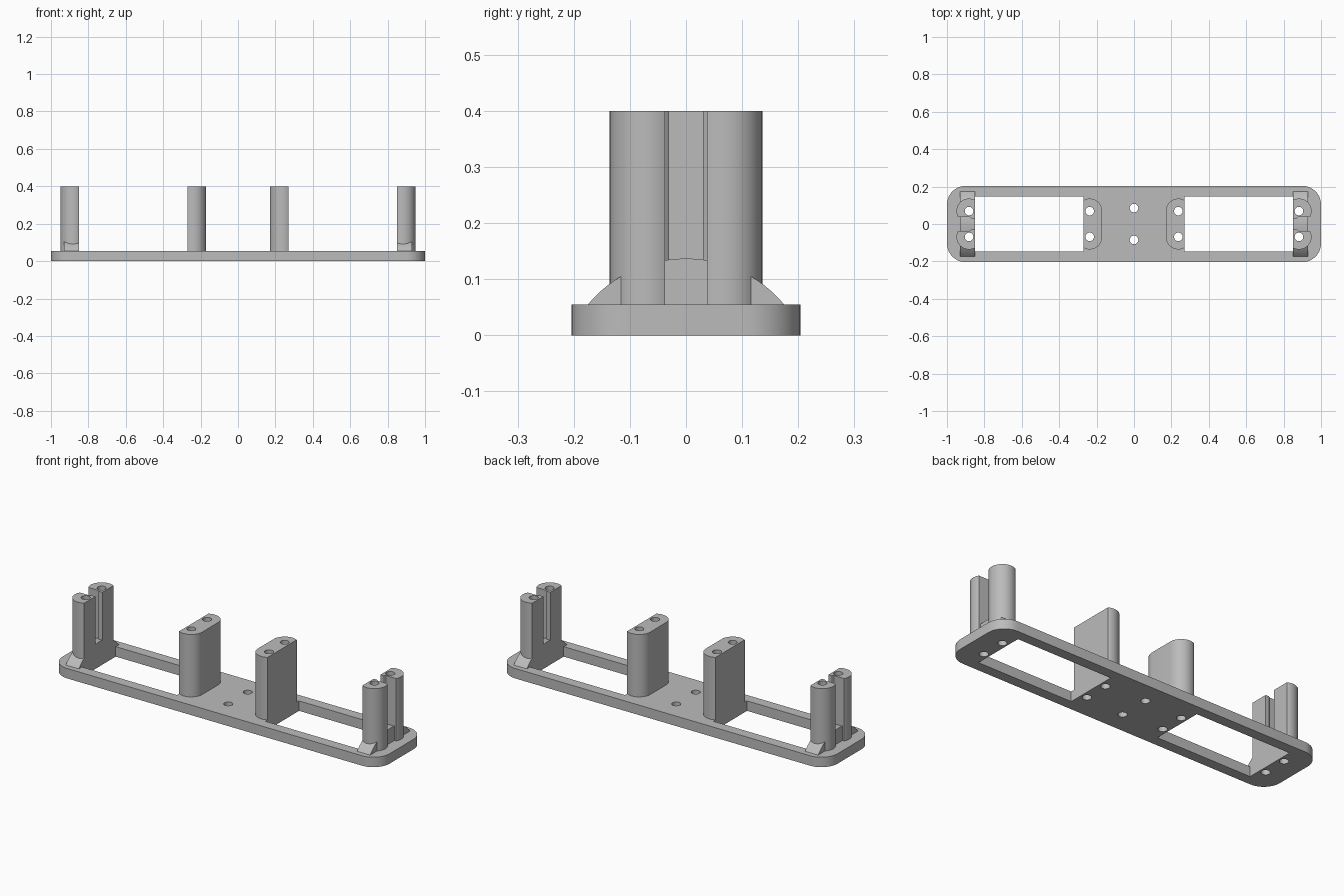
import bpy, bmesh
from math import sin, cos, pi, acos, asin, sqrt
from mathutils import Vector

cube = bpy.data.objects.get("Cube")
if cube:
    bpy.data.objects.remove(cube, do_unlink=True)

GREY = bpy.data.materials.new("plain_grey")
GREY.use_nodes = True
GREY.diffuse_color = (0.5, 0.5, 0.5, 1)
GREY.node_tree.nodes["Principled BSDF"].inputs["Base Color"].default_value = (0.5, 0.5, 0.5, 1)

PLATE_TOP, POST_TOP = 0.055, 0.4
HOLE_Y, HOLE_R, BOSS_R = 0.069, 0.023, 0.067
INNER_X, OUTER_X = 0.237, 0.882      # screw axes
WIN_IN, WIN_OUT, WIN_Y = 0.27, 0.85, 0.147


def arc(cx, cy, r, a0, a1, n=16):
    return [(cx + r * cos(a0 + (a1 - a0) * i / n), cy + r * sin(a0 + (a1 - a0) * i / n))
            for i in range(n + 1)]


def prism(name, outlines, lo, hi, axis="z"):
    """Extrude closed outlines along z, or (y, z) outlines along x."""
    bm = bmesh.new()
    for pts in outlines:
        if axis == "z":
            verts = [bm.verts.new((a, b, lo)) for a, b in pts]
            step = Vector((0, 0, hi - lo))
        else:
            verts = [bm.verts.new((lo, a, b)) for a, b in pts]
            step = Vector((hi - lo, 0, 0))
        face = bm.faces.new(verts)
        out = bmesh.ops.extrude_face_region(bm, geom=[face])
        bmesh.ops.translate(bm, vec=step,
                            verts=[g for g in out["geom"] if isinstance(g, bmesh.types.BMVert)])
    bmesh.ops.recalc_face_normals(bm, faces=bm.faces)
    mesh = bpy.data.meshes.new(name)
    bm.to_mesh(mesh)
    bm.free()
    mesh.materials.append(GREY)
    obj = bpy.data.objects.new(name, mesh)
    bpy.context.collection.objects.link(obj)
    return obj


def flip(pts, sx=1, sy=1):
    return [(x * sx, y * sy) for x, y in pts]


def rect(x0, x1, y):
    return [(x0, -y), (x1, -y), (x1, y), (x0, y)]


# Rounded base plate
R = 0.1
plate_outline = []
for k, (sx, sy) in enumerate([(1, 1), (-1, 1), (-1, -1), (1, -1)]):
    plate_outline += arc(sx * (1 - R), sy * (0.204 - R), R, k * pi / 2, (k + 1) * pi / 2, 10)
plate = prism("base_plate", [plate_outline], 0, PLATE_TOP)
parts = [plate]

# Inner post: two joined bosses cut flat along the window edge
t = acos((WIN_IN - INNER_X) / BOSS_R)
inner = (arc(INNER_X, HOLE_Y, BOSS_R, t, pi) +
         arc(INNER_X, -HOLE_Y, BOSS_R, pi, 2 * pi - t))

# Outer column: round boss cut flat at the window and along the middle slot
a = asin((0.037 - HOLE_Y) / BOSS_R)
b = acos((WIN_OUT - OUTER_X) / BOSS_R)
column = arc(OUTER_X, HOLE_Y, BOSS_R, a, b, 24) + [
    (WIN_OUT, 0.03), (0.872, 0.03), (0.878, 0.037)]

# Domed gusset profile between and beside the outer columns
half, rise = 0.175, 0.082
gr = (half ** 2 + rise ** 2) / (2 * rise)
g = asin(half / gr)
gusset = arc(0, PLATE_TOP + rise - gr, gr, pi / 2 - g, pi / 2 + g, 24)

for sx, side in ((1, "left"), (-1, "right")):
    parts.append(prism("inner_post_" + side, [flip(inner, sx)], PLATE_TOP, POST_TOP))
    parts.append(prism("gusset_" + side, [gusset], sx * WIN_OUT, sx * 0.93, "x"))
    for sy, end in ((-1, "front"), (1, "back")):
        parts.append(prism("outer_column_%s_%s" % (end, side),
                           [flip(column, sx, sy)], PLATE_TOP, POST_TOP))

# Cutters: two windows for the plate, screw holes for everything
windows = prism("window_cutter", [rect(WIN_IN, WIN_OUT, WIN_Y),
                                  rect(-WIN_OUT, -WIN_IN, WIN_Y)], -0.1, 0.2)
axes = [(sx * x, sy * HOLE_Y) for x in (INNER_X, OUTER_X) for sx in (1, -1) for sy in (1, -1)]
axes += [(0, 0.085), (0, -0.085)]
holes = prism("hole_cutter", [arc(x, y, HOLE_R, 0, 2 * pi, 24)[:-1] for x, y in axes], -0.1, 0.5)


def cut(obj, cutter):
    mod = obj.modifiers.new("cut", "BOOLEAN")
    mod.operation, mod.solver, mod.object = "DIFFERENCE", "EXACT", cutter
    bpy.context.view_layer.update()
    done = obj.evaluated_get(bpy.context.evaluated_depsgraph_get())
    mesh = bpy.data.meshes.new_from_object(done)
    obj.modifiers.clear()
    obj.data = mesh


cut(plate, windows)
for obj in parts:
    cut(obj, holes)
for cutter in (windows, holes):
    bpy.data.objects.remove(cutter, do_unlink=True)

# Smooth the round walls, keep the edges sharp
bpy.ops.object.select_all(action="DESELECT")
for obj in parts:
    obj.select_set(True)
bpy.context.view_layer.objects.active = plate
bpy.ops.object.shade_smooth_by_angle(angle=0.5)
